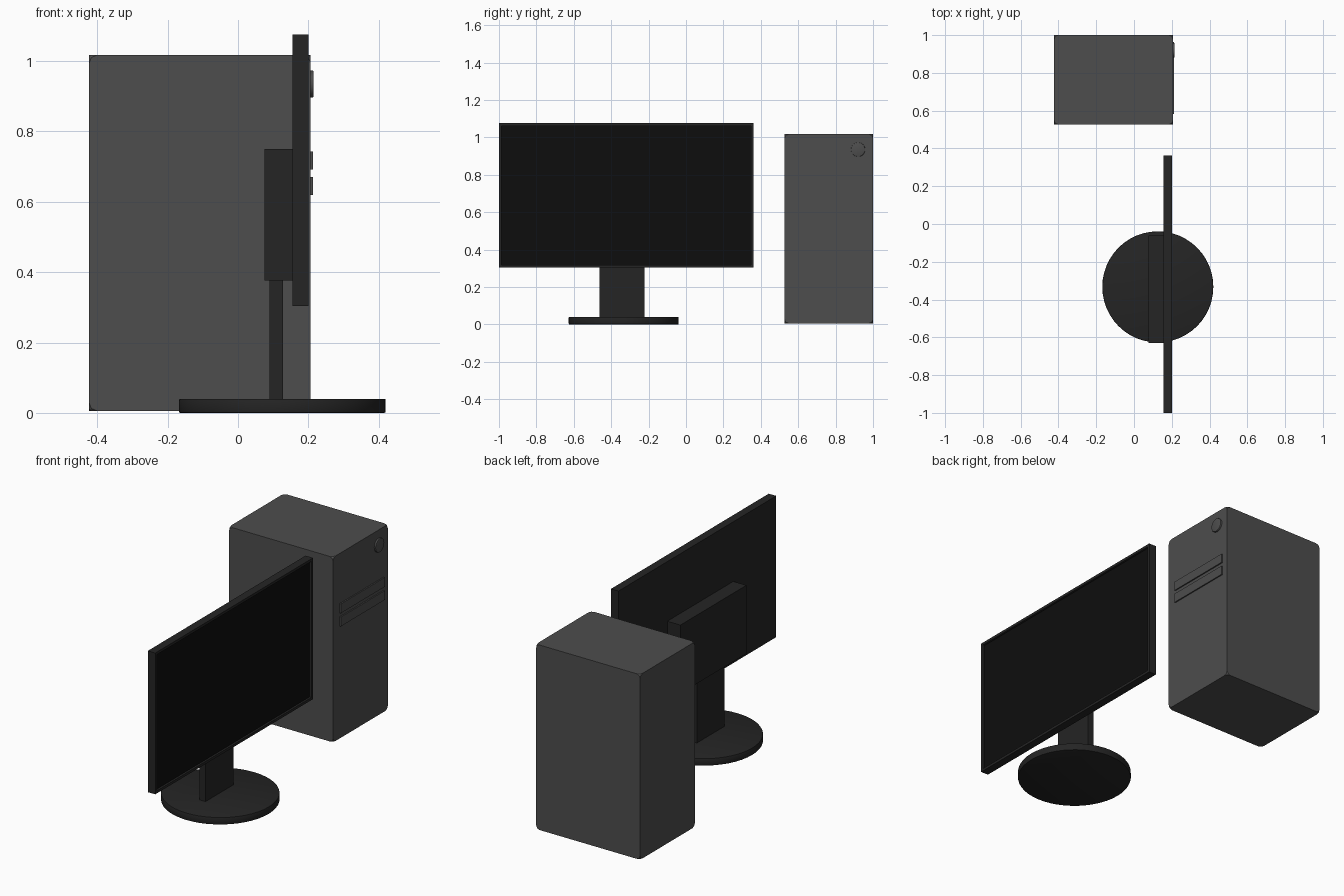
import bpy, bmesh
from math import radians
from mathutils import Matrix

if "Cube" in bpy.data.objects:
    bpy.data.objects.remove(bpy.data.objects["Cube"])


def material(name, v):
    m = bpy.data.materials.new(name)
    m.diffuse_color = (v, v, v, 1)
    m.use_nodes = True
    m.node_tree.nodes["Principled BSDF"].inputs["Base Color"].default_value = m.diffuse_color
    return m


CASE = material("case_grey", 0.075)
DARK = material("dark_plastic", 0.018)
GLASS = material("screen_black", 0.004)


def finish(name, bm, *mats):
    me = bpy.data.meshes.new(name)
    bm.normal_update()
    bm.to_mesh(me)
    bm.free()
    for m in mats:
        me.materials.append(m)
    ob = bpy.data.objects.new(name, me)
    bpy.context.collection.objects.link(ob)
    return ob


def box_mesh(x, y, z):
    bm = bmesh.new()
    bmesh.ops.create_cube(bm, size=1)
    for v in bm.verts:
        for i, (lo, hi) in enumerate((x, y, z)):
            v.co[i] = hi if v.co[i] > 0 else lo
    return bm


def disc(name, mat, centre, r, h, axis, sides, bevel):
    bm = bmesh.new()
    rot = Matrix.Rotation(radians(90), 4, 'Y') if axis == 'X' else Matrix()
    bmesh.ops.create_cone(bm, cap_ends=True, segments=sides, radius1=r, radius2=r,
                          depth=h, matrix=Matrix.Translation(centre) @ rot)
    rims = [e for e in bm.edges if any(len(f.verts) > 4 for f in e.link_faces)]
    bmesh.ops.bevel(bm, geom=rims, offset=bevel, segments=2, profile=0.5, affect='EDGES')
    ob = finish(name, bm, mat)
    bpy.ops.object.select_all(action='DESELECT')
    ob.select_set(True)
    bpy.context.view_layer.objects.active = ob
    bpy.ops.object.shade_smooth_by_angle(angle=radians(30))
    return ob


# Computer tower: box with only its corner points rounded off
bm = box_mesh((-0.423, 0.206), (0.527, 1.0), (0.006, 1.017))
bmesh.ops.bevel(bm, geom=bm.verts[:], offset=0.022, segments=2, profile=0.5,
                affect='VERTICES')
finish("tower_case", bm, CASE)

# Drive bay covers and power button on the tower face
for i, z in enumerate((0.62, 0.692)):
    finish(f"drive_bay_{i + 1}",
           box_mesh((0.195, 0.213), (0.583, 0.963), (z, z + 0.051)), CASE)
disc("power_button", CASE, (0.205, 0.92, 0.935), 0.038, 0.02, 'X', 32, 0.003)

# Monitor panel: face inset to a bezel, then the screen pushed back
bm = box_mesh((0.155, 0.2), (-1.0, 0.362), (0.304, 1.076))
bm.normal_update()
face = next(f for f in bm.faces if f.normal.x > 0.9)
bmesh.ops.inset_region(bm, faces=[face], thickness=0.02)
rim = bmesh.ops.inset_region(bm, faces=[face], thickness=0.001)
for v in face.verts:
    v.co.x -= 0.01
face.material_index = 1
finish("monitor_panel", bm, DARK, GLASS)

# Rear housing, neck and round base
finish("rear_housing", box_mesh((0.076, 0.156), (-0.63, -0.06), (0.376, 0.75)), DARK)
finish("stand_neck", box_mesh((0.09, 0.128), (-0.463, -0.222), (0.03, 0.45)), DARK)
disc("stand_base", DARK, (0.126, -0.333, 0.02), 0.294, 0.04, 'Z', 48, 0.004)
